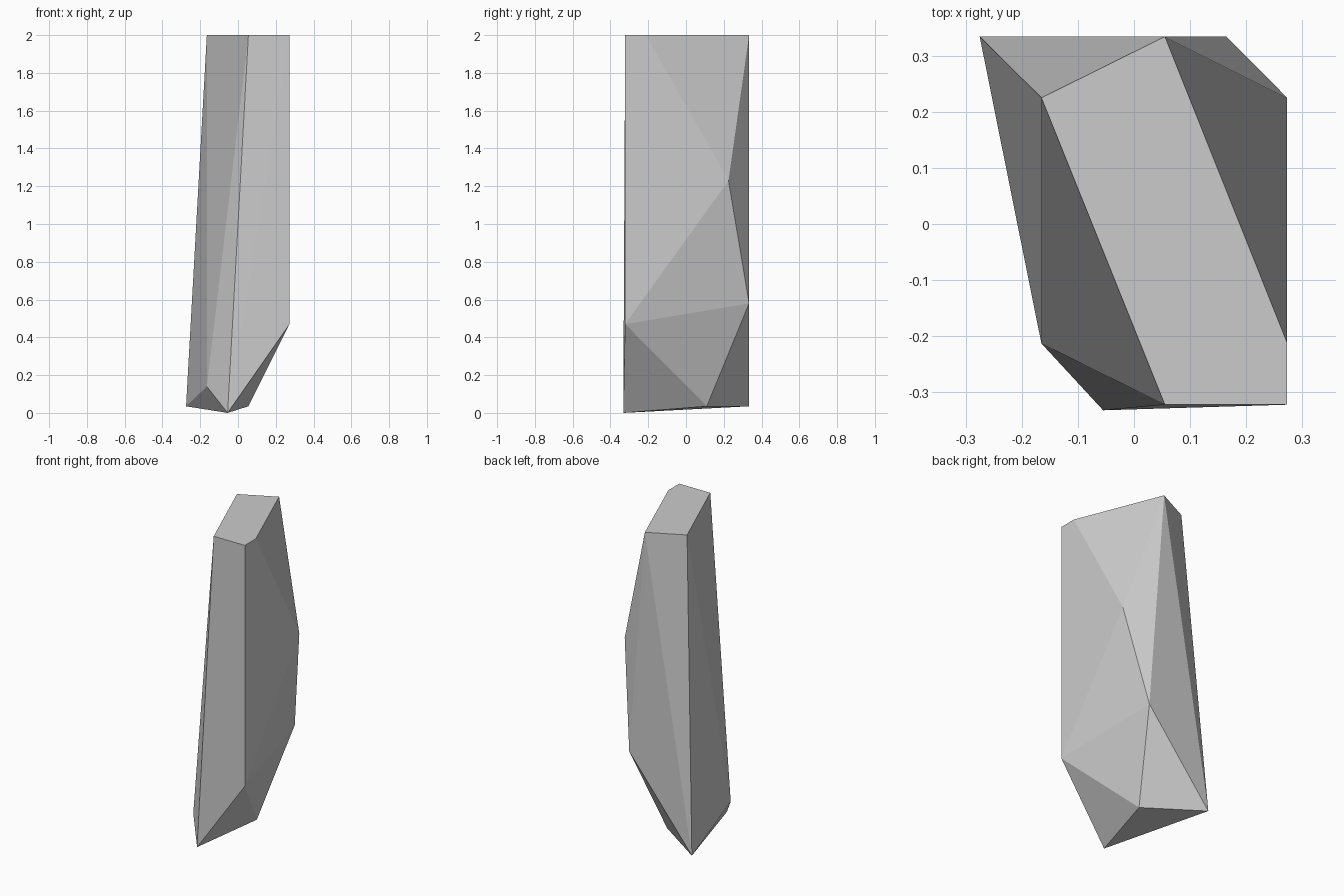
import bpy, bmesh

if "Cube" in bpy.data.objects:
    bpy.data.objects.remove(bpy.data.objects["Cube"])

# Corner points of the faceted rock shard
top_corners = [(-0.165, 0.225), (0.055, 0.334), (0.273, -0.212),
               (0.273, -0.322), (0.055, -0.322)]
side_corners = [(0.273, 0.225, 1.23), (0.165, 0.334, 0.58),
                (0.273, -0.322, 0.47), (-0.165, -0.213, 0.14)]
base_corners = [(-0.275, 0.334, 0.035), (0.055, 0.11, 0.035),
                (-0.055, -0.332, 0.0)]

# Wrap the corners in a convex shell with flat facets
bm = bmesh.new()
for p in [(x, y, 2.0) for x, y in top_corners] + side_corners + base_corners:
    bm.verts.new(p)
bmesh.ops.convex_hull(bm, input=list(bm.verts))
bmesh.ops.dissolve_limit(bm, angle_limit=0.002, verts=list(bm.verts),
                         edges=list(bm.edges))
bmesh.ops.recalc_face_normals(bm, faces=list(bm.faces))

mesh = bpy.data.meshes.new("rock_shard")
bm.to_mesh(mesh)
bm.free()
bpy.context.collection.objects.link(bpy.data.objects.new("rock_shard", mesh))
